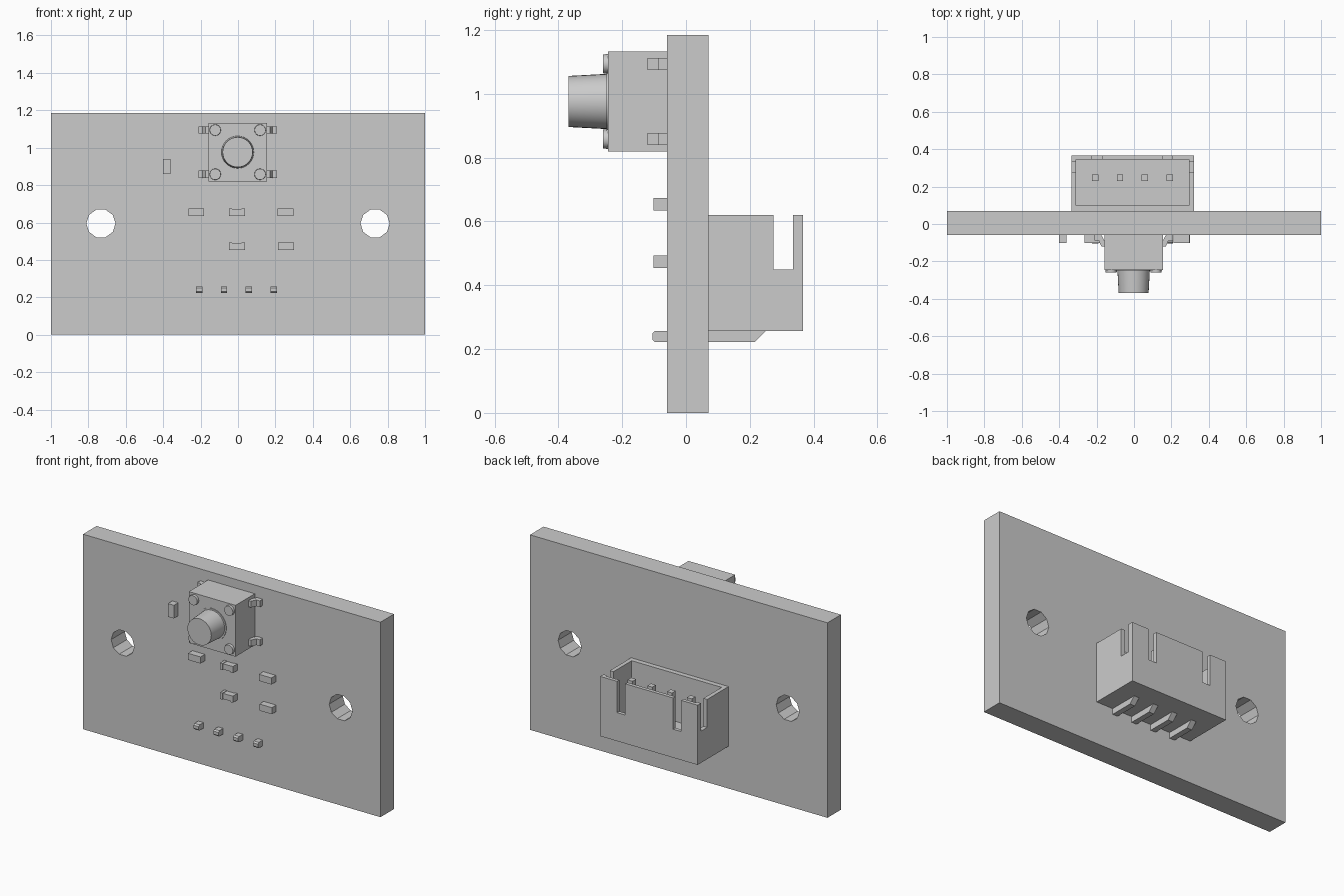
import bpy, bmesh, math
from mathutils import Vector

cube = bpy.data.objects.get("Cube")
if cube:
    bpy.data.objects.remove(cube, do_unlink=True)

grey = bpy.data.materials.new("plain grey")
grey.use_nodes = True
grey.diffuse_color = (0.6, 0.6, 0.6, 1)
grey.node_tree.nodes["Principled BSDF"].inputs["Base Color"].default_value = (0.6, 0.6, 0.6, 1)


def prism(name, pts, axis, lo, hi, top_scale=1.0):
    """Extrude a 2D outline along an axis; the other two axes keep x, y, z order."""
    bm = bmesh.new()
    cu = sum(p[0] for p in pts) / len(pts)
    cv = sum(p[1] for p in pts) / len(pts)

    def ring(w, s):
        out = []
        for u, v in pts:
            co = [cu + (u - cu) * s, cv + (v - cv) * s]
            co.insert("xyz".index(axis), w)
            out.append(bm.verts.new(Vector(co)))
        return out

    a, b = ring(lo, 1.0), ring(hi, top_scale)
    bm.faces.new(a)
    bm.faces.new(b)
    for i in range(len(pts)):
        j = (i + 1) % len(pts)
        bm.faces.new((a[i], a[j], b[j], b[i]))
    bmesh.ops.recalc_face_normals(bm, faces=bm.faces[:])
    mesh = bpy.data.meshes.new(name)
    bm.to_mesh(mesh)
    bm.free()
    mesh.materials.append(grey)
    obj = bpy.data.objects.new(name, mesh)
    bpy.context.collection.objects.link(obj)
    return obj


def box(name, x, y, z):
    return prism(name, [(x[0], z[0]), (x[1], z[0]), (x[1], z[1]), (x[0], z[1])], "y", *y)


def circle(cx, cz, r, n):
    return [(cx + r * math.cos(2 * math.pi * i / n),
             cz + r * math.sin(2 * math.pi * i / n)) for i in range(n)]


def cut(obj, cutters):
    bpy.context.view_layer.objects.active = obj
    for c in cutters:
        c.hide_render = True
        mod = obj.modifiers.new("cut", "BOOLEAN")
        mod.operation, mod.solver, mod.object = "DIFFERENCE", "EXACT", c
        bpy.ops.object.modifier_apply(modifier=mod.name)
        bpy.data.objects.remove(c, do_unlink=True)


def smooth(obj):
    bpy.ops.object.select_all(action="DESELECT")
    obj.select_set(True)
    bpy.context.view_layer.objects.active = obj
    bpy.ops.object.shade_smooth_by_angle(angle=math.radians(30))


FRONT, BACK = -0.06, 0.07

# Board with two mounting holes
board = box("circuit_board", (-1, 1), (FRONT, BACK), (0, 1.185))
cut(board, [prism("hole_cutter", circle(s * 0.733, 0.595, 0.078, 10), "y", -0.3, 0.3)
            for s in (-1, 1)])

# Push button: body, collar, tapered plunger, corner rivets
bx, bz = -0.002, 0.976
box("button_body", (bx - 0.157, bx + 0.157), (-0.245, FRONT), (0.82, 1.132))
smooth(prism("button_collar", circle(bx, bz, 0.096, 32), "y", -0.24, -0.249))
smooth(prism("button_plunger", circle(bx, bz, 0.087, 32), "y", -0.24, -0.368, 0.92))
for sx in (-1, 1):
    for sz in (-1, 1):
        smooth(prism("button_rivet", circle(bx + sx * 0.12, bz + sz * 0.118, 0.031, 16),
                     "y", -0.24, -0.26, 0.95))
        # Bent solder legs
        leg = [(0.14, -0.12), (0.172, -0.12), (0.187, -0.088), (0.21, -0.088),
               (0.21, FRONT), (0.172, FRONT), (0.156, -0.09), (0.14, -0.09)]
        cz = bz + sz * 0.118
        prism("button_leg", [(bx + sx * x, y) for x, y in leg], "z", cz - 0.019, cz + 0.019)

# Small surface-mount chips
for x, z in ((-0.223, 0.654), (0.254, 0.654), (0.257, 0.474)):
    box("resistor", (x - 0.042, x + 0.042), (-0.102, FRONT), (z - 0.02, z + 0.02))
box("upright_resistor", (-0.4, -0.36), (-0.102, FRONT), (0.86, 0.94))
for z in (0.654, 0.474):
    x = -0.006
    box("capacitor_body", (x - 0.03, x + 0.03), (-0.098, FRONT), (z - 0.017, z + 0.017))
    for s in (-1, 1):
        ends = sorted((x + s * 0.026, x + s * 0.043))
        box("capacitor_end", ends, (-0.102, FRONT), (z - 0.02, z + 0.02))

# Connector housing: open-topped box with slots in the side and back walls
housing = box("connector_housing", (-0.335, 0.32), (BACK, 0.367), (0.257, 0.62))
cut(housing, [
    box("cavity_cutter", (-0.31, 0.295), (0.10, 0.345), (0.33, 0.8)),
    box("side_slot_cutter", (-0.5, 0.5), (0.275, 0.335), (0.45, 0.8)),
    box("back_slot_cutter", (-0.225, -0.17), (0.3, 0.5), (0.43, 0.8)),
    box("back_slot_cutter", (0.152, 0.207), (0.3, 0.5), (0.43, 0.8)),
])

# Right-angle pins running through the board and up into the housing
pin = [(-0.105, 0.23), (-0.097, 0.222), (0.215, 0.222), (0.25, 0.257), (0.265, 0.3),
       (0.265, 0.59), (0.23, 0.59), (0.23, 0.3), (0.21, 0.257), (-0.097, 0.257), (-0.105, 0.249)]
for i in range(4):
    x = -0.208 + i * 0.133
    prism("connector_pin", pin, "x", x - 0.017, x + 0.017)
